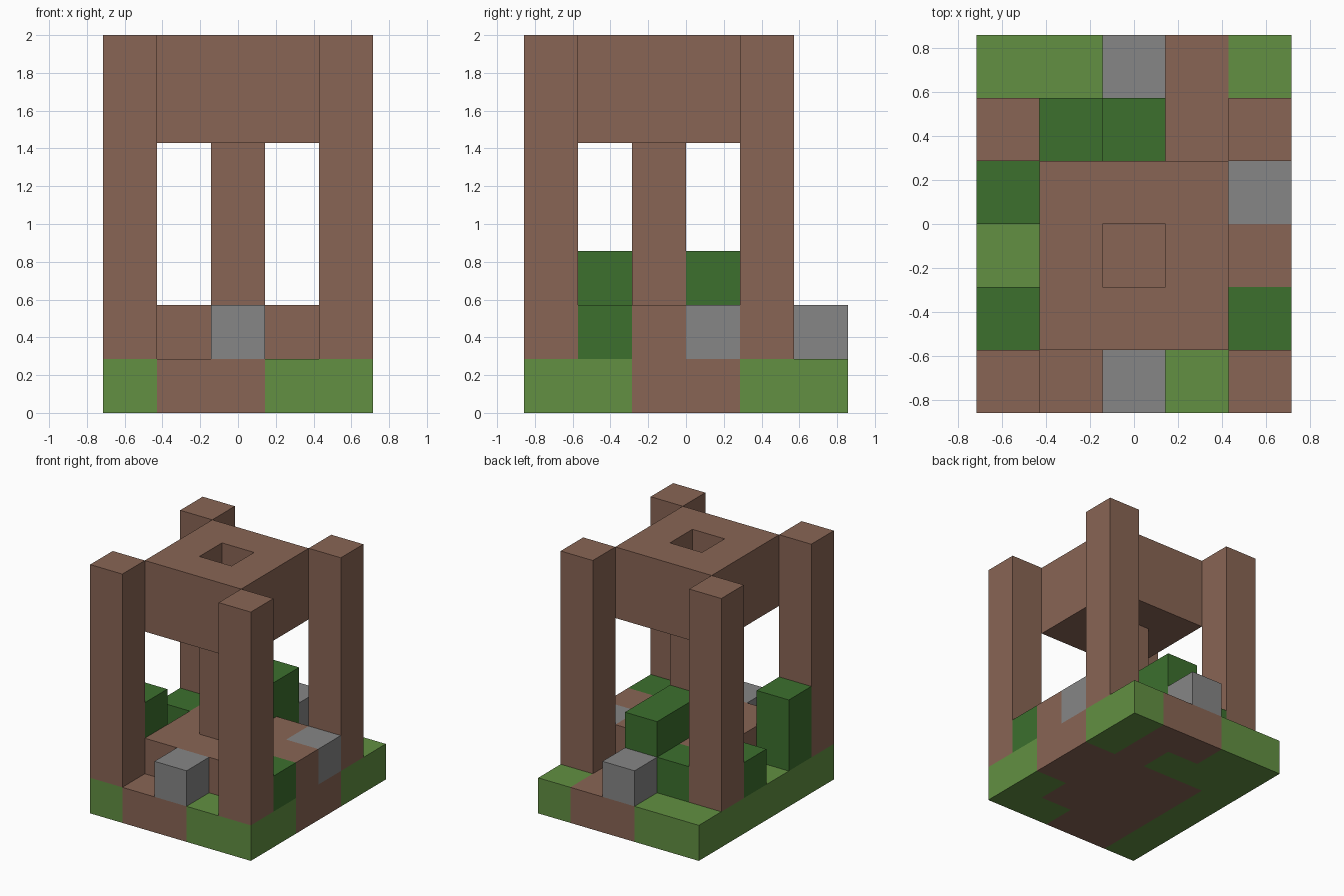
import bpy, bmesh
from mathutils import Vector

old = bpy.data.objects.get("Cube")
if old:
    bpy.data.objects.remove(old, do_unlink=True)

C = 2 / 7                                 # edge of one block
ORIGIN = Vector((-2.5 * C, -3 * C, 0))    # front right bottom corner of the block grid


def material(name, rgb):
    m = bpy.data.materials.new(name)
    m.use_nodes = True
    m.diffuse_color = (*rgb, 1)
    bsdf = next(n for n in m.node_tree.nodes if n.type == "BSDF_PRINCIPLED")
    bsdf.inputs["Base Color"].default_value = (*rgb, 1)
    bsdf.inputs["Roughness"].default_value = 0.9
    return m


brown = material("brown_wood", (0.250, 0.130, 0.089))
grass = material("grass_green", (0.122, 0.279, 0.054))
leaf = material("dark_leaf_green", (0.045, 0.162, 0.027))
stone = material("grey_stone", (0.238, 0.238, 0.238))


def box_mesh(start, size):
    """Box given in block units, as a bmesh."""
    bm = bmesh.new()
    bmesh.ops.create_cube(bm, size=1)
    for v in bm.verts:
        unit = v.co + Vector((0.5, 0.5, 0.5))
        v.co = ORIGIN + C * Vector([a + s * u for a, s, u in zip(start, size, unit)])
    return bm


def finish(name, bm, *mats):
    mesh = bpy.data.meshes.new(name)
    bm.normal_update()
    bm.to_mesh(mesh)
    bm.free()
    for m in mats:
        mesh.materials.append(m)
    obj = bpy.data.objects.new(name, mesh)
    bpy.context.collection.objects.link(obj)
    return obj


def block(name, start, size, mat):
    return finish(name, box_mesh(start, size), mat)


# Ground slab, coloured block by block (rows run front to back, g = grass, b = bare earth)
GROUND = ("gbbgg", "gbbbg", "gbbbb", "gbbbb", "gggbg", "ggbbg")
bm = box_mesh((0, 0, 0), (5, 6, 1))
for axis, count in ((0, 5), (1, 6)):
    for i in range(1, count):
        normal = Vector((0, 0, 0))
        normal[axis] = 1
        bmesh.ops.bisect_plane(bm, geom=bm.verts[:] + bm.edges[:] + bm.faces[:],
                               plane_co=ORIGIN + normal * i * C, plane_no=normal)
bm.normal_update()
for f in bm.faces:
    cell = (f.calc_center_median() - f.normal * C / 2 - ORIGIN) / C
    f.material_index = int(GROUND[int(cell.y)][int(cell.x)] == "g")
finish("ground_slab", bm, brown, grass)

# Corner posts
for side, x in (("right", 0), ("left", 4)):
    for end, y in (("front", 0), ("back", 4)):
        block(f"{end}_{side}_post", (x, y, 1), (1, 1, 6), brown)

# Raised floor with its side step, and the middle post
block("raised_floor", (1, 1, 1), (3, 3, 1), brown)
block("side_step", (4, 2, 1), (1, 1, 1), brown)
block("middle_post", (2, 2, 2), (1, 1, 3), brown)

# Roof with a square well sunk in its top
bm = box_mesh((1, 1, 5), (3, 3, 2))
bm.normal_update()
top = max(bm.faces, key=lambda f: f.calc_center_median().z)
bmesh.ops.inset_individual(bm, faces=[top], thickness=C, use_even_offset=True)
well = bmesh.ops.extrude_discrete_faces(bm, faces=[top])["faces"][0]
bmesh.ops.translate(bm, verts=well.verts[:], vec=(0, 0, -C))
bmesh.ops.recalc_face_normals(bm, faces=bm.faces[:])
finish("roof", bm, brown)

# Stones
for name, x, y in (("front_stone", 2, 0), ("back_stone", 2, 5), ("left_stone", 4, 3)):
    block(name, (x, y, 1), (1, 1, 1), stone)

# Bushes
block("front_right_bush", (0, 1, 1), (1, 1, 2), leaf)
block("middle_right_bush", (0, 3, 1), (1, 1, 1), leaf)
block("front_left_bush", (4, 1, 1), (1, 1, 1), leaf)
block("back_bush", (1, 4, 1), (2, 1, 1), leaf)
block("back_bush_crown", (2, 3, 2), (1, 2, 1), leaf)
